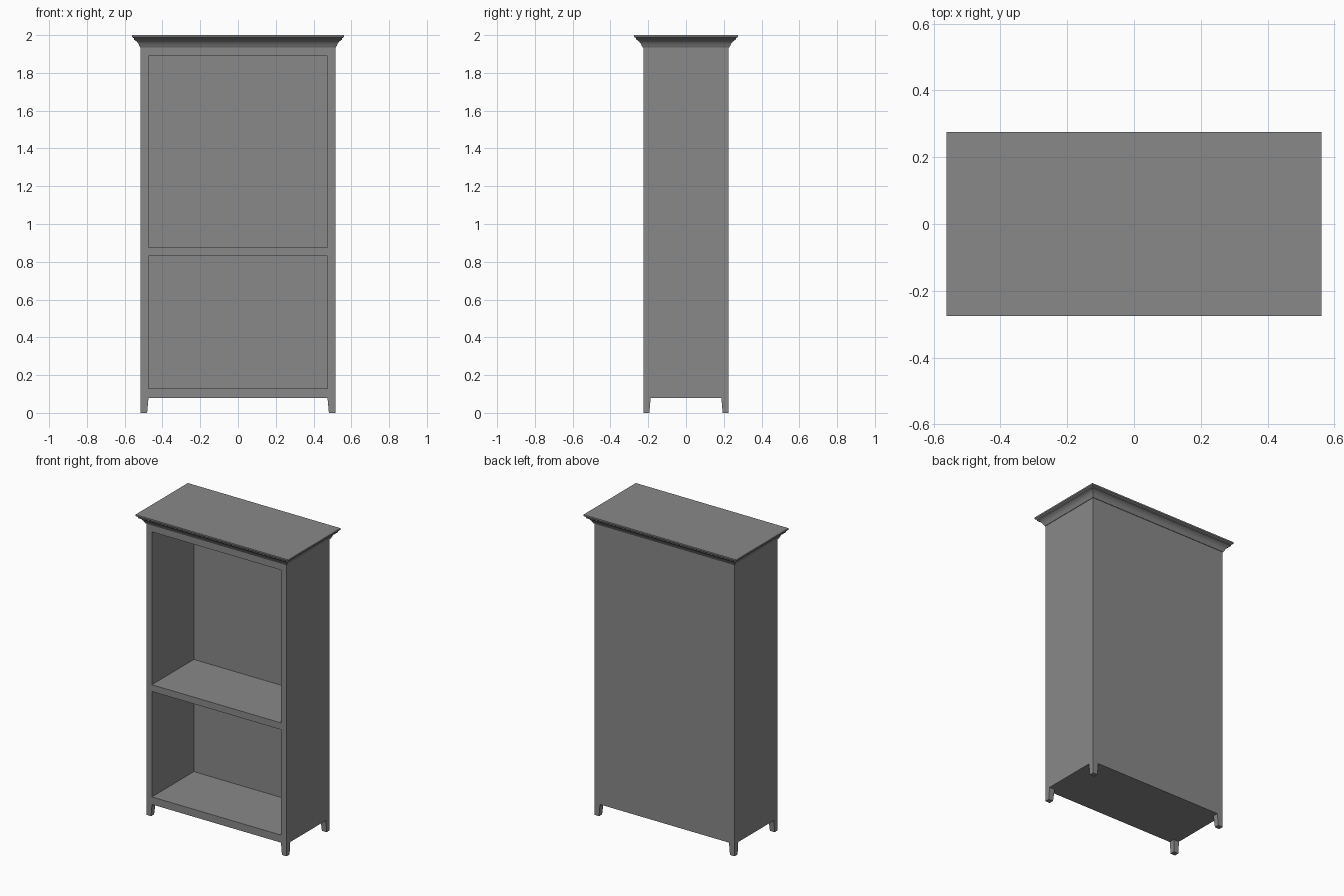
import bpy, bmesh
from mathutils import Vector

if "Cube" in bpy.data.objects:
    bpy.data.objects.remove(bpy.data.objects["Cube"])

grey = bpy.data.materials.new("painted grey")
grey.use_nodes = True
GREY = (0.25, 0.25, 0.25, 1)
grey.diffuse_color = GREY
grey.node_tree.nodes["Principled BSDF"].inputs["Base Color"].default_value = GREY

W, D, BASE, TOP = 0.515, 0.226, 0.08, 1.935   # half width, half depth, heights
OPEN_X, LEG_Y = 0.474, 0.187
OPENINGS = [(0.13, 0.83), (0.875, 1.89)]


def finish(name, bm):
    bmesh.ops.recalc_face_normals(bm, faces=bm.faces)
    mesh = bpy.data.meshes.new(name)
    bm.to_mesh(mesh)
    bm.free()
    mesh.materials.append(grey)
    obj = bpy.data.objects.new(name, mesh)
    bpy.context.collection.objects.link(obj)
    return obj


def cut(bm, axis, value):
    normal, point = Vector(), Vector()
    normal[axis], point[axis] = 1, value
    bmesh.ops.bisect_plane(bm, geom=bm.verts[:] + bm.edges[:] + bm.faces[:],
                           plane_co=point, plane_no=normal)


def push(bm, faces, offset):
    """Extrude faces by an offset and return the moved vertices."""
    new = bmesh.ops.extrude_face_region(bm, geom=faces)["geom"]
    bmesh.ops.delete(bm, geom=faces, context='FACES')
    verts = [v for v in new if isinstance(v, bmesh.types.BMVert)]
    bmesh.ops.translate(bm, verts=verts, vec=offset)
    return verts


# Carcass: one block, cut into panels, with the bays pushed in and the legs pulled out
bm = bmesh.new()
bmesh.ops.create_cube(bm, size=1)
for v in bm.verts:
    v.co = (v.co.x * 2 * W, v.co.y * 2 * D, BASE if v.co.z < 0 else TOP)
for s in (-1, 1):
    cut(bm, 0, s * OPEN_X)
    cut(bm, 1, s * LEG_Y)
for low, high in OPENINGS:
    cut(bm, 2, low)
    cut(bm, 2, high)

for low, high in OPENINGS:
    bay = [f for f in bm.faces if f.normal.y < -0.9
           and abs(f.calc_center_median().x) < OPEN_X
           and low < f.calc_center_median().z < high]
    push(bm, bay, (0, 2 * D - 0.012, 0))

feet = [f for f in bm.faces if f.normal.z < -0.9
        and f.calc_center_median().z < BASE + 0.001
        and abs(f.calc_center_median().x) > OPEN_X
        and abs(f.calc_center_median().y) > LEG_Y]
for v in push(bm, feet, (0, 0, -BASE)):
    # Taper the inner edges of each leg
    if abs(v.co.x) < W - 0.01:
        v.co.x += 0.007 if v.co.x > 0 else -0.007
    if abs(v.co.y) < D - 0.01:
        v.co.y += 0.007 if v.co.y > 0 else -0.007
bmesh.ops.dissolve_limit(bm, angle_limit=0.01, verts=bm.verts[:], edges=bm.edges[:])
finish("bookcase_carcass", bm)

# Crown moulding: mitred rings following a cove profile of (overhang, height)
PROFILE = [(0.0, 1.935), (0.003, 1.935), (0.008, 1.944), (0.013, 1.955),
           (0.02, 1.965), (0.03, 1.973), (0.036, 1.976), (0.036, 1.983),
           (0.041, 1.987), (0.046, 1.99), (0.046, 2.0)]
bm = bmesh.new()
rings = [[bm.verts.new((sx * (W + o), sy * (D + o * 1.06), z))
          for sx, sy in ((-1, -1), (1, -1), (1, 1), (-1, 1))] for o, z in PROFILE]
for a, b in zip(rings, rings[1:]):
    for i in range(4):
        j = (i + 1) % 4
        bm.faces.new((a[i], a[j], b[j], b[i]))
bm.faces.new(rings[0][::-1])
bm.faces.new(rings[-1])
crown = finish("crown_moulding", bm)

# Soft shading along the cove, sharp elsewhere
bpy.ops.object.select_all(action='DESELECT')
crown.select_set(True)
bpy.context.view_layer.objects.active = crown
bpy.ops.object.shade_smooth_by_angle(angle=0.5)
